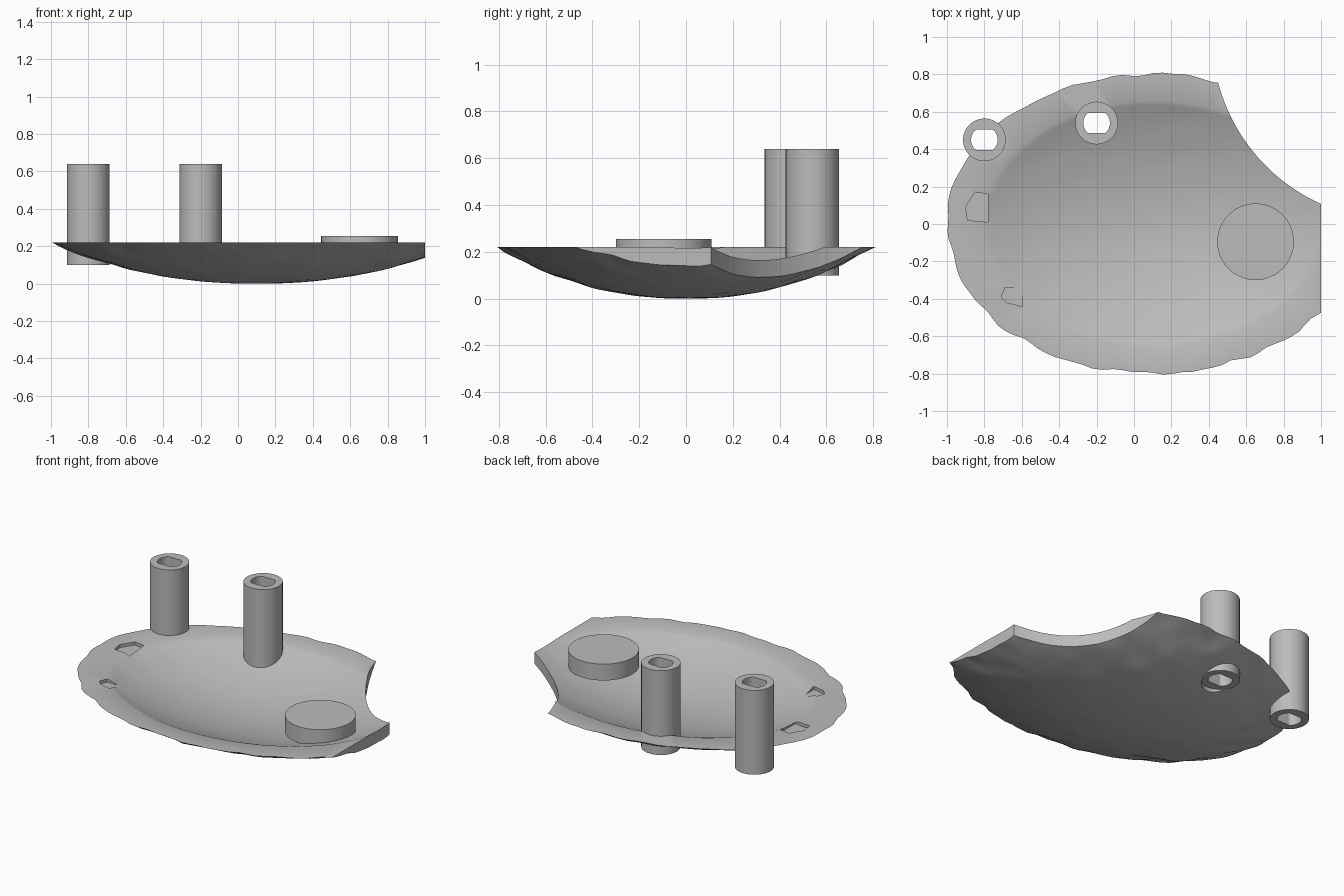
import bpy, bmesh, math
from mathutils import Vector, noise

if "Cube" in bpy.data.objects:
    bpy.data.objects.remove(bpy.data.objects["Cube"])

grey = bpy.data.materials.new("plain grey")
grey.use_nodes = True
grey.diffuse_color = (0.5, 0.5, 0.5, 1)
grey.node_tree.nodes["Principled BSDF"].inputs["Base Color"].default_value = (0.5, 0.5, 0.5, 1)

RIM = 0.22
CENTRE = 0.1
SEGMENTS = 128
RINGS = 26


def make_object(name, bm):
    bmesh.ops.recalc_face_normals(bm, faces=bm.faces)
    mesh = bpy.data.meshes.new(name)
    bm.to_mesh(mesh)
    bm.free()
    mesh.materials.append(grey)
    obj = bpy.data.objects.new(name, mesh)
    bpy.context.collection.objects.link(obj)
    return obj


def prism(name, outline, low, high):
    """Extrude a closed outline between two heights."""
    bm = bmesh.new()
    face = bm.faces.new([bm.verts.new((x, y, low)) for x, y in outline])
    grown = bmesh.ops.extrude_face_region(bm, geom=[face])["geom"]
    verts = [v for v in grown if isinstance(v, bmesh.types.BMVert)]
    bmesh.ops.translate(bm, verts=verts, vec=(0, 0, high - low))
    return make_object(name, bm)


def circle(x, y, radius, count=64, flat=None):
    """Circle outline, optionally with two opposite flats."""
    points = []
    for i in range(count):
        a = math.tau * i / count
        dy = radius * math.sin(a)
        if flat:
            dy = max(-flat, min(flat, dy))
        points.append((x + radius * math.cos(a), y + dy))
    return points


def select_only(obj):
    bpy.ops.object.select_all(action='DESELECT')
    obj.select_set(True)
    bpy.context.view_layer.objects.active = obj


def cut(obj, cutter):
    select_only(obj)
    mod = obj.modifiers.new("cut", 'BOOLEAN')
    mod.operation = 'DIFFERENCE'
    mod.solver = 'EXACT'
    mod.object = cutter
    bpy.ops.object.modifier_apply(modifier=mod.name)
    bpy.data.objects.remove(cutter)


def smooth(obj, degrees=35):
    select_only(obj)
    bpy.ops.object.shade_smooth_by_angle(angle=math.radians(degrees))


def bowl_rings(bm, ax, ay, height, rough):
    """Rings of a shallow bowl from its rim down to one bottom point."""
    rings = []
    for r in range(RINGS, 0, -1):
        t = r / RINGS
        ring = []
        for s in range(SEGMENTS):
            a = math.tau * s / SEGMENTS
            x, y = ax * t * math.cos(a), ay * t * math.sin(a)
            wobble = noise.noise(Vector((x * 8, y * 8, 3)))
            grow = 1 + rough * wobble * t
            z = height(t)
            if r < RINGS:
                z += rough * 0.35 * t * noise.noise(Vector((x * 6, y * 9, 7)))
            ring.append(bm.verts.new((CENTRE + x * grow, y * grow, z)))
        rings.append(ring)
    tip = bm.verts.new((CENTRE, 0, height(0)))
    for top, low in zip(rings, rings[1:]):
        bridge(bm, top, low)
    last = rings[-1]
    for s in range(SEGMENTS):
        bm.faces.new((last[s], last[(s + 1) % SEGMENTS], tip))
    return rings[0]


def bridge(bm, a, b):
    for s in range(SEGMENTS):
        n = (s + 1) % SEGMENTS
        bm.faces.new((a[s], a[n], b[n], b[s]))


# Rough oval shell with a smooth hollow and a flat rim
bm = bmesh.new()
outer = bowl_rings(bm, 1.1, 0.8, lambda t: RIM * t ** 2.2, 0.028)
inner = bowl_rings(bm, 0.91, 0.66, lambda t: 0.055 + (RIM - 0.055) * t * t, 0.006)
bridge(bm, outer, inner)
shell = make_object("shell", bm)

# Straight end, curved bite and shallow rim pockets
cut(shell, prism("end_cutter", [(1, -1), (2, -1), (2, 1), (1, 1)], -1, 1))
cut(shell, prism("bite_cutter", circle(1.405, 1.008, 0.988, 96), -1, 1))
pockets = [
    [(-0.78, 0.01), (-0.89, 0.02), (-0.9, 0.09), (-0.85, 0.17), (-0.78, 0.16)],
    [(-0.6, -0.44), (-0.68, -0.42), (-0.71, -0.39), (-0.69, -0.34), (-0.6, -0.34)],
]
for outline in pockets:
    cut(shell, prism("pocket_cutter", outline, RIM - 0.02, RIM + 0.1))

# Hollow posts with flat-sided bores
for side, x, y in (("outer", -0.8, 0.45), ("inner", -0.2, 0.54)):
    cut(shell, prism("post_cutter", circle(x, y, 0.108), -1, 1))
    post = prism(side + "_post", circle(x, y, 0.114), 0.1, 0.64)
    cut(post, prism("bore_cutter", circle(x, y, 0.071, 48, 0.054), -1, 1))
    smooth(post)

# Round raised pad
pad = prism("round_pad", circle(0.65, -0.095, 0.205), 0.15, 0.255)
smooth(pad)
smooth(shell)
